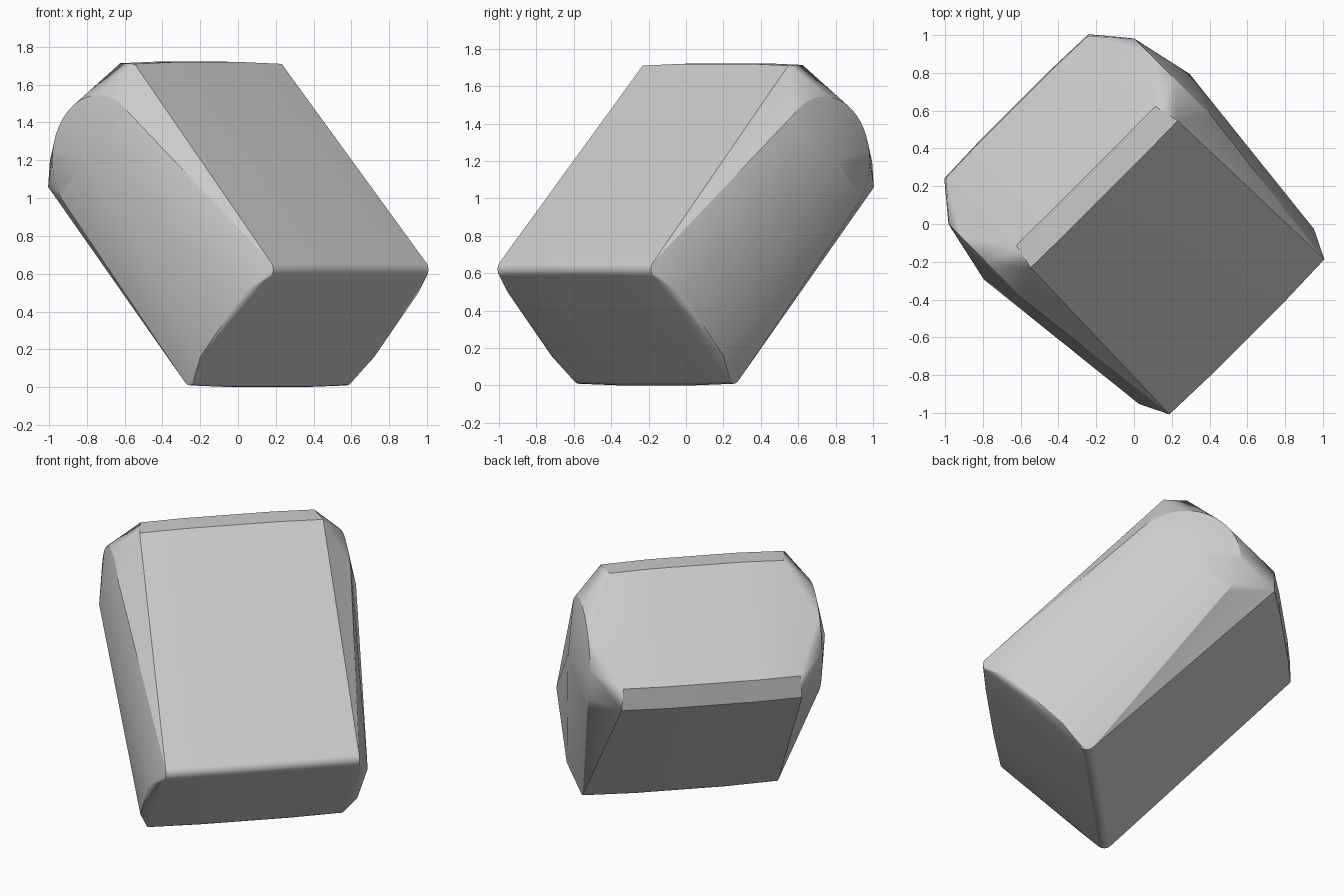
import bpy, bmesh, math
from mathutils import Vector

old = bpy.data.objects.get("Cube")
if old:
    bpy.data.objects.remove(old, do_unlink=True)

R2 = math.sqrt(2)


def place(a, b, w):
    """Long axis a, short axis b, width w, tilted 45 degrees and turned 45 degrees."""
    u, z = 0.24 + (b - a) / R2, (a + b) / R2
    return Vector(((u + w) / R2, (w - u) / R2, z))


def arc(a, b, r, start, end, steps):
    """Points of a circular arc in the long/short plane."""
    angles = [math.radians(start + (end - start) * i / steps) for i in range(steps + 1)]
    return [(a + r * math.cos(t), b + r * math.sin(t)) for t in angles]


# Body profile: two rounded lower edges, two chamfered upper edges (a, b, half width)
profile = [(a, b, 0.585) for a, b in arc(0.05, 0.03, 0.05, 180, 270, 4)]
profile += [(a, b, 0.58) for a, b in arc(0.045, 0.83, 0.05, 90, 180, 4)]
profile += [(1.54, -0.045, 0.54), (1.635, 0.055, 0.53),
            (1.635, 0.785, 0.52), (1.535, 0.88, 0.55)]

points = []
for side in (-1, 1):
    points += [place(a, b, side * w) for a, b, w in profile]
    # Slight swelling of the broad faces toward the middle
    points += [place(0.82 + (a - 0.82) * 1.005, 0.42 + (b - 0.42) * 1.02, side * 0.27)
               for a, b, w in profile]
    # Raised side cap: rounded rim, peak and lower corners
    points += [place(a, b, side * 0.695) for a, b in arc(1.27, 0.43, 0.34, -90, 90, 24)]
    points.append(place(1.27, 0.43, side * 0.77))
    points += [place(0.02, 0.2, side * 0.65), place(0.03, 0.67, side * 0.655)]

# Solid skin around the points
bm = bmesh.new()
for p in points:
    bm.verts.new(p)
bmesh.ops.convex_hull(bm, input=bm.verts)
bmesh.ops.delete(bm, geom=[v for v in bm.verts if not v.link_faces], context='VERTS')
bmesh.ops.dissolve_limit(bm, angle_limit=math.radians(0.5), verts=bm.verts, edges=bm.edges)
bmesh.ops.recalc_face_normals(bm, faces=bm.faces)
low = min(v.co.z for v in bm.verts)
bmesh.ops.translate(bm, verts=bm.verts, vec=(0, 0, -low))
mesh = bpy.data.meshes.new("tilted_block")
bm.to_mesh(mesh)
bm.free()

block = bpy.data.objects.new("tilted_block", mesh)
bpy.context.collection.objects.link(block)

# Plain grey
grey = bpy.data.materials.new("plain_grey")
grey.use_nodes = True
colour = (0.6, 0.6, 0.6, 1)
grey.diffuse_color = colour
grey.node_tree.nodes["Principled BSDF"].inputs["Base Color"].default_value = colour
mesh.materials.append(grey)

bpy.context.view_layer.objects.active = block
block.select_set(True)
bpy.ops.object.shade_smooth_by_angle(angle=math.radians(26))
weighted = block.modifiers.new("even_shading", 'WEIGHTED_NORMAL')
weighted.keep_sharp = True
